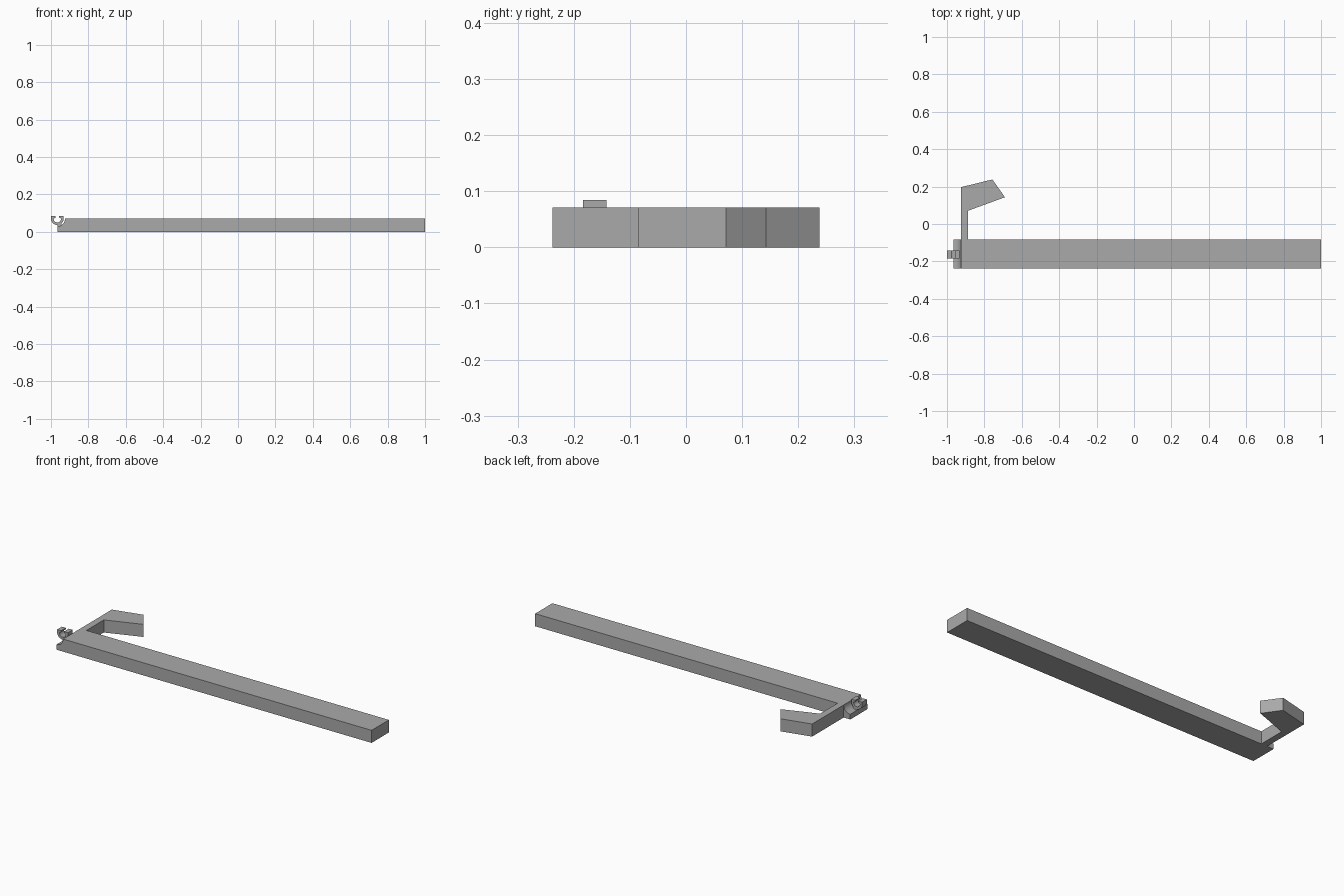
import bpy, bmesh, math
from mathutils import Vector

cube = bpy.data.objects.get("Cube")
if cube:
    bpy.data.objects.remove(cube)

grey = bpy.data.materials.new("plain grey")
grey.use_nodes = True
grey.diffuse_color = (0.4, 0.4, 0.4, 1)
grey.node_tree.nodes["Principled BSDF"].inputs["Base Color"].default_value = (0.4, 0.4, 0.4, 1)


def extrude(name, outline, offset):
    """Sweep a closed 3D outline along an offset into a flat-faced solid."""
    bm = bmesh.new()
    face = bm.faces.new([bm.verts.new(p) for p in outline])
    swept = bmesh.ops.extrude_face_region(bm, geom=[face])["geom"]
    bmesh.ops.translate(bm, vec=Vector(offset),
                        verts=[v for v in swept if isinstance(v, bmesh.types.BMVert)])
    bmesh.ops.recalc_face_normals(bm, faces=bm.faces)
    mesh = bpy.data.meshes.new(name)
    bm.to_mesh(mesh)
    bm.free()
    mesh.materials.append(grey)
    obj = bpy.data.objects.new(name, mesh)
    bpy.context.collection.objects.link(obj)
    return obj


def arc(radius, start, end, steps, y):
    """Points on an arc about the clip axis, angles in degrees."""
    angles = [math.radians(start + (end - start) * i / steps) for i in range(steps + 1)]
    return [(CX + radius * math.cos(a), y, CZ + radius * math.sin(a)) for a in angles]


H = 0.071             # thickness of beam and arm
CX, CZ = -0.966, 0.07  # clip axis
FRONT, BACK = -0.238, -0.084

# Long beam, its left end hollowed by a quarter-round seat for the clip
seat = arc(0.041, -90, 0, 8, FRONT)
beam_side = [(CX, FRONT, 0), (1, FRONT, 0), (1, FRONT, H), (CX + 0.041, FRONT, H)]
extrude("beam", beam_side + seat[::-1], (0, BACK - FRONT, 0))

# Hooked arm behind the seat
arm_plan = [(-0.925, BACK), (-0.887, BACK), (-0.887, 0.071), (-0.69, 0.143),
            (-0.757, 0.238), (-0.925, 0.197)]
extrude("hooked_arm", [(x, y, 0) for x, y in arm_plan], (0, 0, H))

# Open clip: a C-shaped band with upright lips
Y = -0.184
outer = arc(0.034, -180, 0, 16, Y)
inner = arc(0.02, 0, -180, 16, Y)
right_lip = [(CX + 0.034, Y, 0.084), (CX + 0.009, Y, 0.084), (CX + 0.009, Y, 0.076)]
left_lip = [(2 * CX - x, y, z) for x, y, z in right_lip[::-1]]
extrude("clip", outer + right_lip + inner + left_lip, (0, 0.042, 0))

# Short foot joining the clip to the seat
foot = [(CX + x, Y, z) for x, z in [(0, 0.026), (0.022, 0.03), (0.022, 0.046), (0, 0.04)]]
extrude("clip_foot", foot, (0, 0.042, 0))
